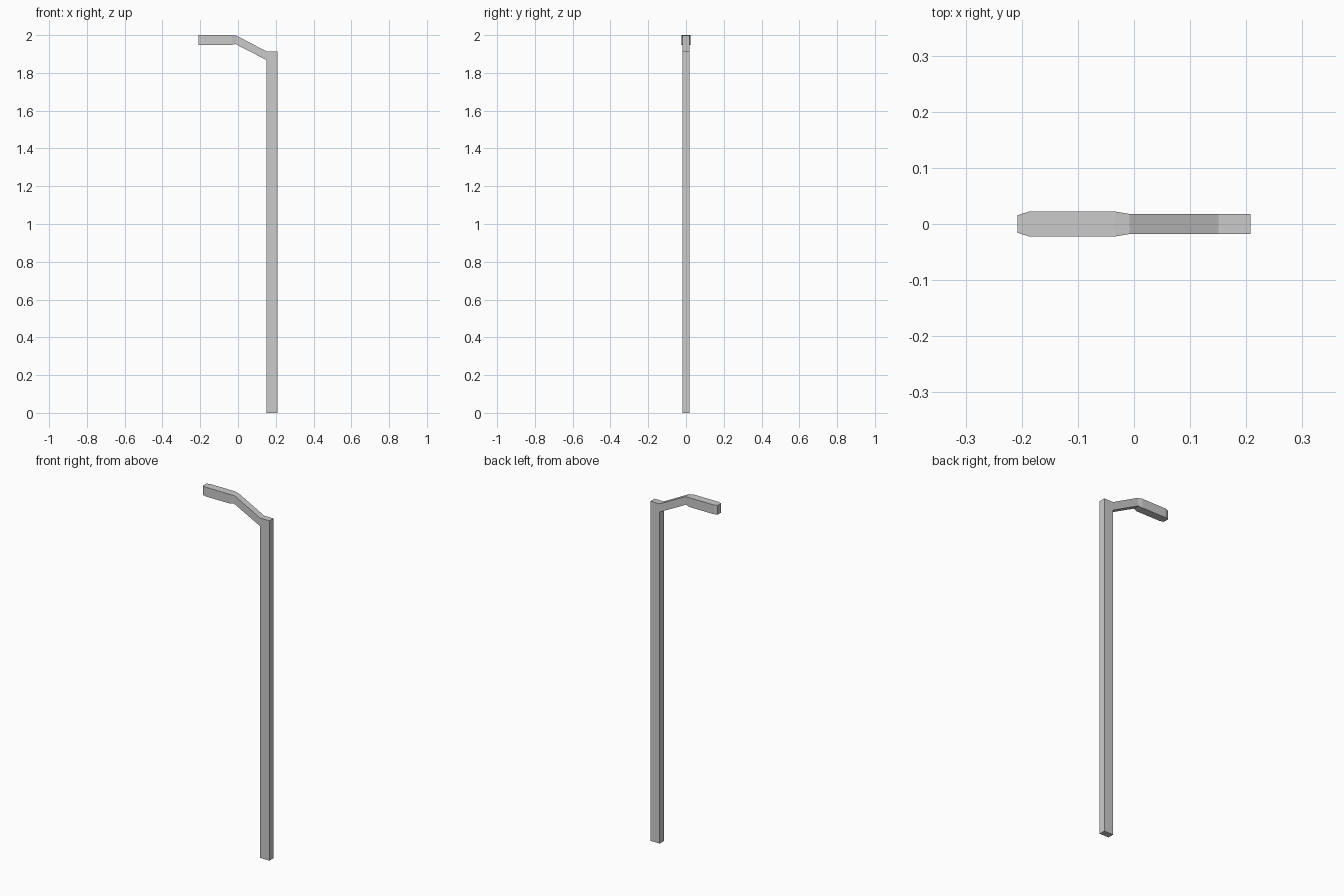
import bpy, bmesh

if "Cube" in bpy.data.objects:
    bpy.data.objects.remove(bpy.data.objects["Cube"])

# Bent bar as a chain of cross-sections: (outer x, outer z, inner x, inner z, half width)
SECTIONS = [
    (-0.208, 2.000, -0.208, 1.948, 0.0155),  # tapered tip of the grip
    (-0.186, 2.000, -0.186, 1.948, 0.0225),
    (-0.035, 2.000, -0.035, 1.948, 0.0225),  # end of the wide grip
    (-0.008, 1.997, -0.014, 1.953, 0.018),   # bend into the sloping neck
    (0.151, 1.914, 0.151, 1.868, 0.018),     # neck meets the post
    (0.208, 1.914, 0.151, 1.868, 0.018),     # mitred corner of the post
    (0.208, 0.000, 0.151, 0.000, 0.018),     # foot of the post
]


def loft(name, sections):
    """Skin four-sided sections into one closed solid."""
    bm = bmesh.new()
    rings = []
    for xo, zo, xi, zi, h in sections:
        corners = [(xo, -h, zo), (xo, h, zo), (xi, h, zi), (xi, -h, zi)]
        rings.append([bm.verts.new(c) for c in corners])
    for a, b in zip(rings, rings[1:]):
        for i in range(4):
            j = (i + 1) % 4
            bm.faces.new((a[i], a[j], b[j], b[i]))
    bm.faces.new(rings[0][::-1])
    bm.faces.new(rings[-1])
    # The mitre shares its inner edge with the neck section
    bmesh.ops.remove_doubles(bm, verts=bm.verts, dist=1e-5)
    bmesh.ops.recalc_face_normals(bm, faces=bm.faces)
    mesh = bpy.data.meshes.new(name)
    bm.to_mesh(mesh)
    bm.free()
    obj = bpy.data.objects.new(name, mesh)
    bpy.context.collection.objects.link(obj)
    return obj


# Walking cane: grip, sloping neck and post in one piece
loft("cane", SECTIONS)
